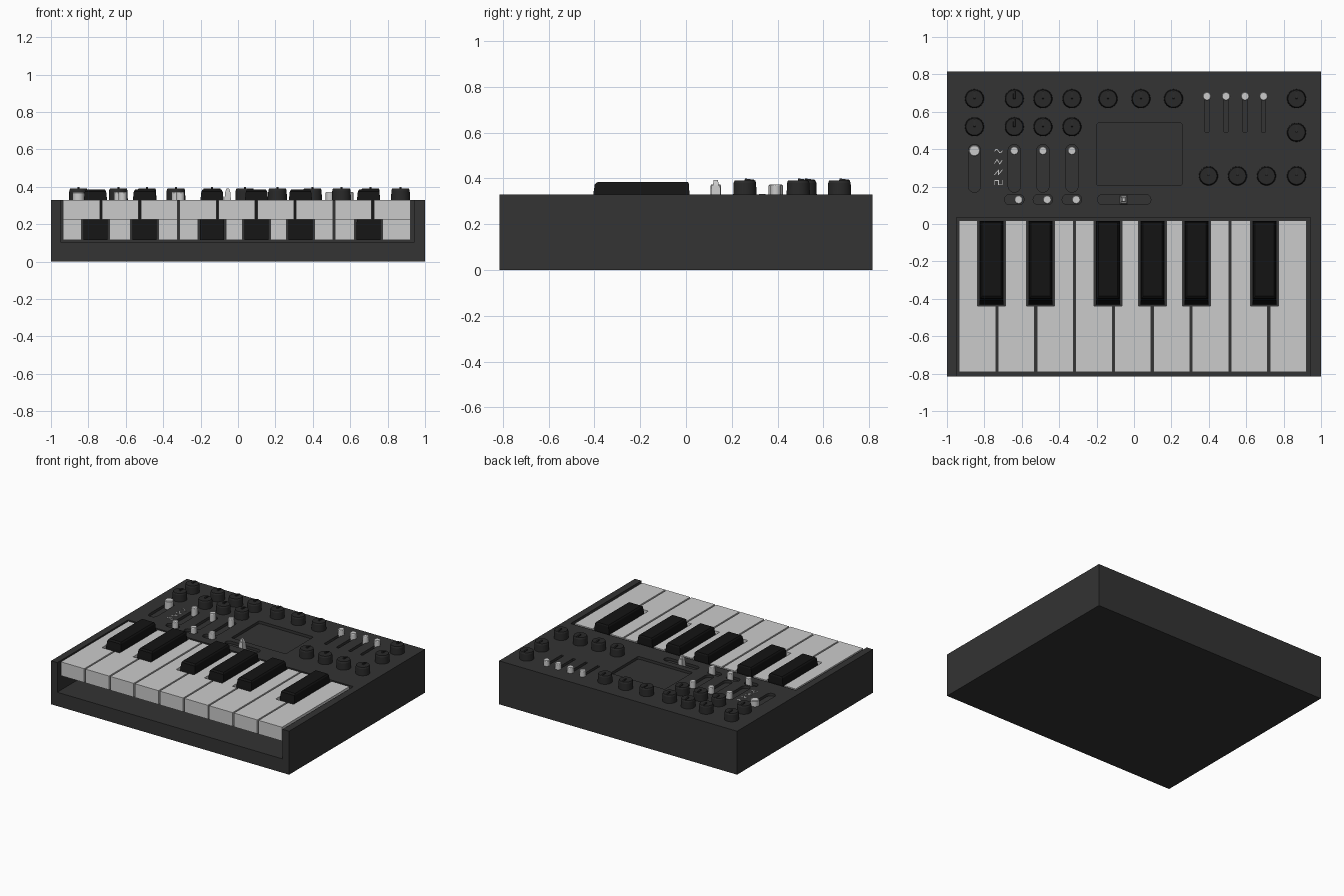
import bpy, bmesh, math
from mathutils import Matrix, Vector

if "Cube" in bpy.data.objects:
    bpy.data.objects.remove(bpy.data.objects["Cube"])

TOP = 0.33


def material(name, v):
    m = bpy.data.materials.new(name)
    m.diffuse_color = (v, v, v, 1)
    m.use_nodes = True
    m.node_tree.nodes["Principled BSDF"].inputs["Base Color"].default_value = m.diffuse_color
    return m


CASE = material("case_dark", 0.033)
KNOB = material("knob_dark", 0.022)
BLACK = material("key_black", 0.007)


def add_prism(bm, pts, z0, z1):
    """Extrude an outline straight up."""
    lo = [bm.verts.new((x, y, z0)) for x, y in pts]
    hi = [bm.verts.new((x, y, z1)) for x, y in pts]
    bm.faces.new(lo[::-1])
    bm.faces.new(hi)
    n = len(pts)
    for i in range(n):
        j = (i + 1) % n
        bm.faces.new((lo[i], lo[j], hi[j], hi[i]))


def add_taper(bm, a, b):
    """Block between two rectangles given as (x0, x1, y0, y1, z)."""
    rings = [[bm.verts.new(p) for p in ((r[0], r[2], r[4]), (r[1], r[2], r[4]),
                                        (r[1], r[3], r[4]), (r[0], r[3], r[4]))] for r in (a, b)]
    bm.faces.new(rings[0][::-1])
    bm.faces.new(rings[1])
    for i in range(4):
        j = (i + 1) % 4
        bm.faces.new((rings[0][i], rings[0][j], rings[1][j], rings[1][i]))


def add_cyl(bm, r0, r1, z0, z1, n=32):
    bmesh.ops.create_cone(bm, cap_ends=True, segments=n, radius1=r0, radius2=r1,
                          depth=z1 - z0, matrix=Matrix.Translation((0, 0, (z0 + z1) / 2)))


def rect(x0, x1, y0, y1):
    return [(x0, y0), (x1, y0), (x1, y1), (x0, y1)]


def rounded(x0, x1, y0, y1, r, n=8):
    pts = []
    for cx, cy, a in ((x1 - r, y1 - r, 0), (x0 + r, y1 - r, 90), (x0 + r, y0 + r, 180), (x1 - r, y0 + r, 270)):
        for i in range(n):
            t = math.radians(a + 90 * i / (n - 1))
            pts.append((cx + r * math.cos(t), cy + r * math.sin(t)))
    return pts


def to_mesh(bm, name, mat=None, smooth=False):
    bmesh.ops.recalc_face_normals(bm, faces=bm.faces)
    me = bpy.data.meshes.new(name)
    if smooth:
        for f in bm.faces:
            f.smooth = len(f.verts) == 4 and abs(f.normal.z) < 0.5
        for e in bm.edges:
            e.smooth = e.calc_face_angle(0) < math.radians(30)
    bm.to_mesh(me)
    bm.free()
    if mat:
        me.materials.append(mat)
    return me


def place(name, me, loc=(0, 0, 0)):
    ob = bpy.data.objects.new(name, me)
    ob.location = loc
    bpy.context.collection.objects.link(ob)
    return ob


# Control layout
COLS = (-0.64, -0.487, -0.332)
LEFT = (-0.853,) + COLS
FADERS = (0.39, 0.492, 0.594, 0.693)
knob_spots = [(x, 0.67) for x in LEFT + (-0.139, 0.037, 0.211, 0.869)]
knob_spots += [(x, 0.52) for x in LEFT] + [(0.869, 0.49)]
knob_spots += [(x, 0.257) for x in (0.398, 0.553, 0.708, 0.869)]

# Case with key bay, screen recess and slots cut in
bm = bmesh.new()
add_prism(bm, rect(-1, 1, -0.815, 0.815), 0, TOP)
case = place("case", to_mesh(bm, "case", CASE))
bm = bmesh.new()
add_prism(bm, rect(-0.948, 0.945, -0.9, 0.035), 0.105, 0.5)
add_prism(bm, rounded(-0.2, 0.257, 0.205, 0.54, 0.012, 4), TOP - 0.02, 0.5)
for x in LEFT:
    add_prism(bm, rounded(x - 0.033, x + 0.033, 0.17, 0.425, 0.0325), TOP - 0.02, 0.5)
for x in FADERS:
    add_prism(bm, rounded(x - 0.011, x + 0.011, 0.49, 0.705, 0.005, 3), TOP - 0.02, 0.5)
for x in COLS:
    add_prism(bm, rounded(x - 0.052, x + 0.052, 0.103, 0.158, 0.027), TOP - 0.02, 0.5)
add_prism(bm, rounded(-0.195, 0.09, 0.103, 0.158, 0.027), TOP - 0.02, 0.5)
cutter = place("slot_cutter", to_mesh(bm, "slot_cutter"))
cutter.hide_render = True
mod = case.modifiers.new("slots", "BOOLEAN")
mod.object = cutter
mod.operation = "DIFFERENCE"
mod.solver = "EXACT"
bpy.context.view_layer.objects.active = case
bpy.ops.object.modifier_apply(modifier=mod.name)
bpy.data.objects.remove(cutter)

# White keys, notched around the black keys, with a rear block beneath
BLACKS = (-0.762, -0.5, -0.139, 0.099, 0.334, 0.698)
BACK, FRONT, NOTCH = 0.02, -0.79, -0.438
for i in range(9):
    x0 = -0.935 + i * 0.2077
    x1 = x0 + 0.196
    xl, xr = x0, x1
    for c in BLACKS:
        if c - 0.075 < x0 < c + 0.075:
            xl = c + 0.075
        if c - 0.075 < x1 < c + 0.075:
            xr = c - 0.075
    pts = [(x0, FRONT), (x1, FRONT)]
    pts += [(x1, NOTCH), (xr, NOTCH)] if xr < x1 else []
    pts += [(xr, BACK), (xl, BACK)]
    pts += [(xl, NOTCH), (x0, NOTCH)] if xl > x0 else []
    bm = bmesh.new()
    add_prism(bm, pts, 0.225, TOP)
    add_prism(bm, rect(xl, xr, -0.42, BACK), 0.115, 0.225)
    place(f"white_key_{i + 1}", to_mesh(bm, "white_key"))

# Black keys
bm = bmesh.new()
add_taper(bm, (-0.064, 0.064, -0.43, 0.015, 0.115), (-0.062, 0.062, -0.405, 0.015, TOP))
add_taper(bm, (-0.062, 0.062, -0.405, 0.015, TOP), (-0.057, 0.057, -0.398, 0.013, 0.375))
add_taper(bm, (-0.057, 0.057, -0.398, 0.013, 0.375), (-0.05, 0.05, -0.385, 0.008, 0.385))
bmesh.ops.remove_doubles(bm, verts=bm.verts, dist=0.0005)
black = to_mesh(bm, "black_key", BLACK)
for i, x in enumerate(BLACKS):
    place(f"black_key_{i + 1}", black, (x, 0, 0))

# Knobs with a raised pointer
bm = bmesh.new()
add_cyl(bm, 0.051, 0.049, -0.005, 0.05)
add_cyl(bm, 0.049, 0.045, 0.05, 0.061)
add_taper(bm, (-0.006, 0.006, -0.002, 0.046, 0.055), (-0.005, 0.005, 0, 0.042, 0.07))
for v in bm.verts:
    if v.co.z > 0.065 and v.co.y > 0.02:
        v.co.z = 0.064
knob = to_mesh(bm, "knob", KNOB, True)
for i, (x, y) in enumerate(knob_spots):
    place(f"knob_{i + 1}", knob, (x, y, TOP))


# Slider and switch caps
def cap(name, r):
    bm = bmesh.new()
    add_cyl(bm, r, r, -0.02, 0.038, 24)
    add_cyl(bm, r, r * 0.85, 0.038, 0.043, 24)
    return to_mesh(bm, name, None, True)


big, small = cap("large_cap", 0.031), cap("small_cap", 0.023)
place("large_slider_cap", big, (LEFT[0], 0.392, TOP))
for i, x in enumerate(COLS):
    place(f"slider_cap_{i + 1}", small, (x, 0.392, TOP))
    place(f"switch_cap_{i + 1}", small, (x + 0.023, 0.13, TOP))
for i, x in enumerate(FADERS):
    place(f"fader_cap_{i + 1}", small, (x, 0.683, TOP))

# Tapered lever in the wide slot
bm = bmesh.new()
add_taper(bm, (-0.019, 0.019, -0.022, 0.022, -0.02), (-0.014, 0.014, -0.019, 0.019, 0.04))
add_taper(bm, (-0.014, 0.014, -0.012, 0.012, 0.04), (-0.007, 0.007, -0.01, 0.01, 0.062))
place("lever", to_mesh(bm, "lever"), (-0.055, 0.13, TOP))

# Waveform marks beside the slider
saw = [(-0.02, -0.012), (0, 0.012), (0, -0.012), (0.02, 0.012)]
sine = [(-0.02 + 0.04 * i / 12, 0.009 * math.sin(math.tau * i / 12)) for i in range(13)]
square = [(-0.02, -0.012), (-0.02, 0.01), (0, 0.01), (0, -0.012), (0.02, -0.012), (0.02, 0.01)]
triangle = [(-0.02, -0.008), (-0.007, 0.012), (0.007, -0.012), (0.02, 0.008)]
for name, y, pts in (("sine", 0.39, sine), ("triangle", 0.333, triangle),
                     ("saw", 0.276, saw), ("square", 0.222, square)):
    bm = bmesh.new()
    for a, b in zip(pts, pts[1:]):
        p, q = Vector(a), Vector(b)
        d = (q - p).normalized() * 0.002
        s = Vector((-d.y, d.x))
        add_prism(bm, [p - d - s, q + d - s, q + d + s, p - d + s], -0.002, 0.001)
    place(f"{name}_wave_mark", to_mesh(bm, "wave_mark"), (-0.725, y, TOP))
